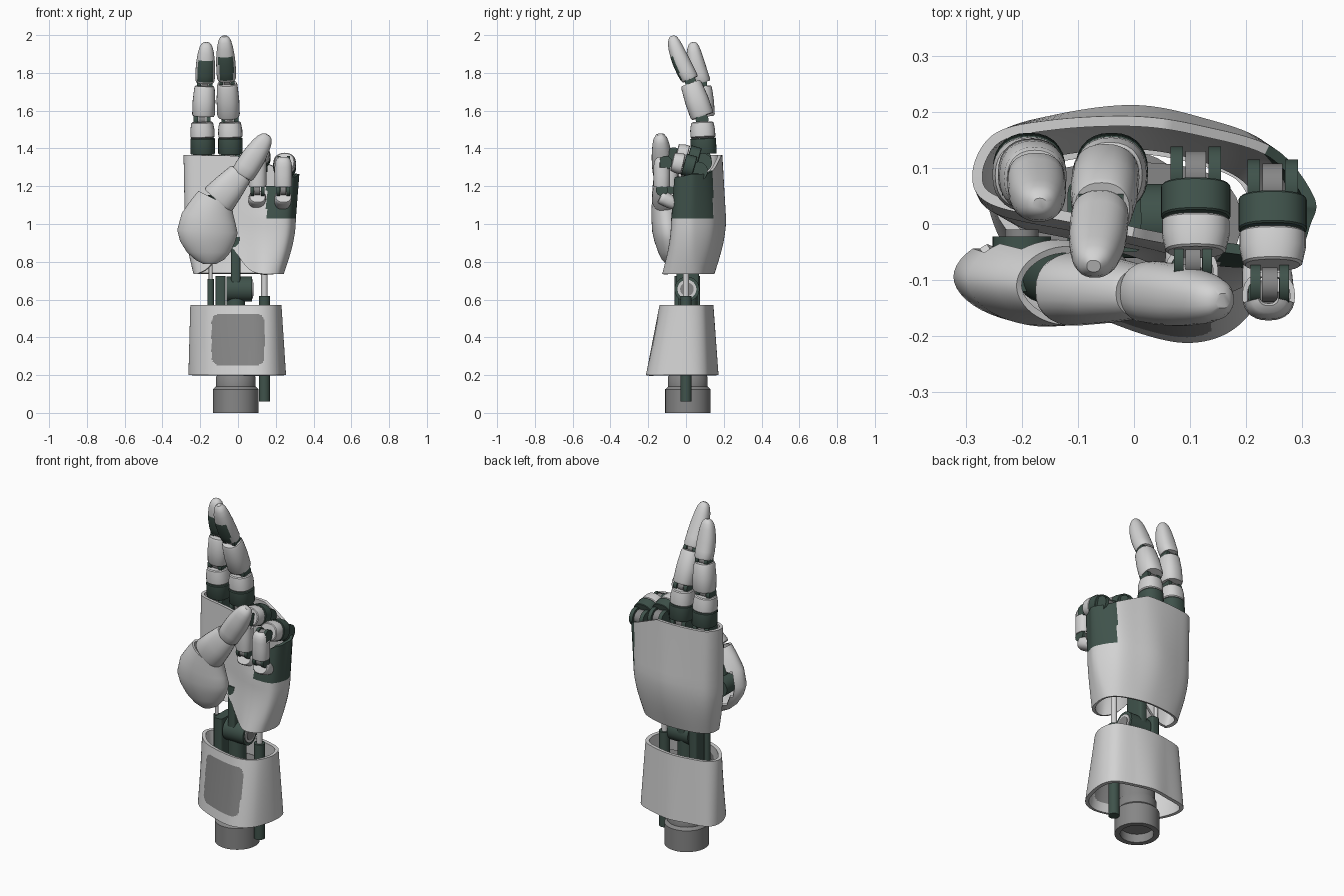
import bpy, bmesh, math
from mathutils import Vector as V

if "Cube" in bpy.data.objects:
    bpy.data.objects.remove(bpy.data.objects["Cube"])


def material(name, col):
    m = bpy.data.materials.new(name)
    m.diffuse_color = (*col, 1)
    m.use_nodes = True
    m.node_tree.nodes["Principled BSDF"].inputs["Base Color"].default_value = m.diffuse_color
    return m


LIGHT = material("light_shell", (0.65, 0.65, 0.65))
DARK = material("dark_green_grey", (0.05, 0.085, 0.07))
GREY = material("mid_grey", (0.24, 0.24, 0.24))


def ring(c, d, rx, ry, n, power=2.0):
    """Super-ellipse ring around c, facing along d."""
    d = V(d).normalized()
    hint = V((1, 0, 0)) if abs(d.x) < 0.9 else V((0, 1, 0))
    u = (hint - d * hint.dot(d)).normalized()
    v = d.cross(u)
    out = []
    for i in range(n):
        a = 2 * math.pi * i / n
        ca, sa = math.cos(a), math.sin(a)
        ex = 2 / power
        out.append(V(c) + u * rx * math.copysign(abs(ca) ** ex, ca)
                   + v * ry * math.copysign(abs(sa) ** ex, sa))
    return out


def loft(name, rings, mats, caps=True, rule=None, thick=0.0, angle=35):
    """Skin a list of rings; rule(center, normal) picks the material, -1 cuts the face away."""
    bm = bmesh.new()
    rows = [[bm.verts.new(p) for p in r] for r in rings]
    n = len(rows[0])
    for a, b in zip(rows, rows[1:]):
        for i in range(n):
            j = (i + 1) % n
            bm.faces.new((a[i], a[j], b[j], b[i]))
    if caps:
        bm.faces.new(rows[0][::-1])
        bm.faces.new(rows[-1])
    bm.normal_update()
    if rule:
        cut = []
        for f in bm.faces:
            k = rule(f.calc_center_median(), f.normal)
            if k < 0:
                cut.append(f)
            else:
                f.material_index = k
        bmesh.ops.delete(bm, geom=cut, context='FACES')
    me = bpy.data.meshes.new(name)
    bm.to_mesh(me)
    bm.free()
    for m in mats:
        me.materials.append(m)
    ob = bpy.data.objects.new(name, me)
    bpy.context.collection.objects.link(ob)
    bpy.ops.object.select_all(action='DESELECT')
    ob.select_set(True)
    bpy.context.view_layer.objects.active = ob
    if thick:
        mod = ob.modifiers.new("wall", 'SOLIDIFY')
        mod.thickness, mod.offset = thick, -1
        bpy.ops.object.modifier_apply(modifier=mod.name)
    bpy.ops.object.shade_smooth_by_angle(angle=math.radians(angle))
    return ob


def rod(name, p0, p1, r, mat, n=24):
    d = V(p1) - V(p0)
    return loft(name, [ring(p, d, r, r, n) for p in (p0, p1)], [mat])


def segment(name, p0, p1, rx, ry, profile, mats, power=2.3, bend=(0, 0, 0), **kw):
    """Finger piece along p0-p1 with (t, scale) profile."""
    p0, p1 = V(p0), V(p1)
    d = p1 - p0
    return loft(name, [ring(p0 + d * t + V(bend) * 4 * t * (1 - t), d, rx * s, ry * s, 28, power)
                       for t, s in profile], mats, **kw)


BARREL = [(0, .92), (.06, 1), (.5, 1), (.94, .9), (1, .82)]
SLEEVE = [(0, .96), (.05, 1), (.95, 1), (1, .95)]
TIP = [(0, .9), (.05, 1), (.2, 1.02), (.4, 1), (.5, .97), (.58, .93), (.75, .82), (.88, .67), (.96, .48), (1, .24)]


def joint(name, c, r, w):
    """Hinge: two dark outer discs around a grey core."""
    c = V(c)
    for tag, a, b, rr, m in (("core", -.4, .4, .85, GREY), ("left_disc", -1, -.5, 1, DARK),
                             ("right_disc", .5, 1, 1, DARK)):
        rod(f"{name}_{tag}", c + V((a * w, 0, 0)), c + V((b * w, 0, 0)), r * rr, m, 20)


def smooth_loop(pts, n):
    """Closed Catmull-Rom curve through 2D points."""
    k, out = len(pts), []
    for s in range(n):
        f = s * k / n
        i, t = int(f), f - int(f)
        a, b, c, d = (V(pts[(i + o) % k]) for o in (-1, 0, 1, 2))
        out.append(b + (c - a) * (t / 2) + (2 * a - 5 * b + 4 * c - d) * (t * t / 2)
                   + (3 * b - a - 3 * c + d) * (t ** 3 / 2))
    return out


def ramp(x, a, b):
    return max(0, min(1, (x - a) / (b - a)))


# Base mount with a recessed underside, and the plate it carries inside the cuff
loft("base_mount", [ring((-.012, 0.01, z), (0, 0, 1), r, r, 40) for r, z in
     ((.09, .05), (.09, 0), (.12, 0), (.12, .125), (.105, .14), (.105, .19), (.098, .2), (.098, .45))], [GREY])
loft("cuff_plate", [ring((-.01, .005, z), (0, 0, 1), .2, .105, 40, 2.6) for z in (.45, .475)], [GREY])

# Forearm cuff with a grey front panel
low = smooth_loop([(-.26, .035), (-.2, -.085), (-.08, -.16), (.095, -.212), (.208, -.158), (.254, 0),
                   (.222, .102), (.1, .15), (0, .172), (-.1, .16), (-.236, .128)], 198)
high = smooth_loop([(-.25, .03), (-.17, -.068), (-.05, -.118), (.095, -.14), (.19, -.1), (.23, 0),
                    (.2, .09), (.1, .13), (0, .145), (-.1, .137), (-.22, .105)], 198)
loft("forearm_cuff", [[(*a.lerp(b, k / 64), .2 + .37 * k / 64) for a, b in zip(low, high)]
                      for k in range(65)], [LIGHT, GREY], caps=False, thick=.02,
     rule=lambda c, n: int(n.y < 0 and c.y < 0 and abs(c.x / .14) ** 7 + abs((c.z - .388) / .138) ** 7 < 1))

# Wrist actuators and pivot
rod("right_actuator", (.14, 0, .06), (.14, 0, .62), .03, DARK)
rod("right_piston", (.14, 0, .6), (.14, 0, .8), .017, LIGHT)
rod("left_actuator", (-.145, .01, .4), (-.145, .01, .71), .017, DARK)
rod("left_piston", (-.145, .01, .7), (-.145, .01, .85), .01, LIGHT)
loft("wrist_block", [ring((-.092, .007, z), (0, 0, 1), .027, .067, 32, 6) for z in (.45, .725)], [DARK])
rod("wrist_pivot", (-.06, .005, .655), (.075, .005, .655), .066, DARK, 32)
rod("pivot_cap", (.07, .005, .655), (.08, .005, .655), .05, LIGHT, 32)
rod("pivot_cap_center", (.07, .005, .655), (.083, .005, .655), .036, GREY, 32)
rod("wrist_post", (-.012, .01, .38), (-.012, .01, .66), .05, DARK)
loft("wrist_plate", [ring((-.012, .01, z), (0, 0, 1), .025, .06, 24, 6) for z in (.66, .93)], [DARK])

# Palm shell: open tube, dark patch at the outer upper corner
N = 156
p_low = smooth_loop([(-.235, .06), (-.215, .0), (-.1, -.03), (.03, -.07), (.13, -.125), (.21, -.1), (.24, -.02),
                     (.235, .05), (.19, .1), (.1, .135), (0, .15), (-.13, .14), (-.21, .11)], N)
p_mid = smooth_loop([(-.282, .08), (-.25, .02), (-.1, -.015), (.03, -.045), (.15, -.075), (.26, -.07), (.3, -.01),
                     (.3, .05), (.235, .145), (.12, .19), (0, .212), (-.14, .195), (-.245, .16)], N)
p_top = smooth_loop([(-.288, .09), (-.255, .035), (-.1, 0), (.03, -.03), (.17, -.052), (.28, -.06), (.315, 0),
                     (.32, .05), (.25, .135), (.12, .175), (0, .192), (-.15, .185), (-.25, .16)], N)
palm = []
for k in range(8):
    t = k / 7
    palm.append([])
    for a, b in zip(p_low, p_mid):
        zb = .735 + (.15 * math.exp(-((a.x + .055) / .085) ** 2) if a.y < 0 else 0)
        palm[-1].append((*a.lerp(b, math.sin(t * math.pi / 2)), zb + (1.03 - zb) * t))
for k in range(1, 8):
    t = k / 7
    palm.append([])
    for b, c in zip(p_mid, p_top):
        front = 1.36 - .16 * ramp(c.x, 0, .15) + .05 * ramp(c.x, .2, .29)
        back = 1.365 - .1 * ramp(c.x, .06, .28)
        zt = front + (back - front) * ramp(c.y, -.03, .03)
        palm[-1].append((*b.lerp(c, t), 1.03 + (zt - 1.03) * t))
loft("palm_shell", palm, [LIGHT, DARK], caps=False, thick=.018,
     rule=lambda c, n: int(c.z > 1.03 and (c.x > .237 or (c.y < .02 and c.x > .15))))

# Extended fingers: knuckle collar, sleeve, middle piece, padded tip
for tag, x, m0, m1, t0, t1 in (
        ("index", -.187, (-.183, .09, 1.57), (-.177, .08, 1.73), (-.175, .085, 1.75), (-.168, .035, 1.962)),
        ("middle", -.04, (-.05, .087, 1.57), (-.057, .025, 1.745), (-.06, .022, 1.765), (-.072, -.075, 1.995))):
    joint(tag + "_root", (x, .09, 1.345), .045, .05)
    segment(tag + "_collar", (x, .095, 1.37), (x, .09, 1.455), .065, .068, SLEEVE, [DARK])
    segment(tag + "_sleeve", (x, .09, 1.457), (x - .003, .086, 1.54), .064, .066, BARREL, [LIGHT])
    joint(tag + "_lower_joint", (x - .003, .085, 1.553), .034, .045)
    segment(tag + "_middle_piece", m0, m1, .06, .063, BARREL, [LIGHT])
    joint(tag + "_upper_joint", (V(m1) + V(t0)) / 2, .03, .04)
    segment(tag + "_tip", t0, t1, .051, .047, TIP, [LIGHT, DARK], bend=(0, -.008, 0),
            rule=lambda c, n, t0=t0: int(n.y < -.68 and n.z > -.65 and c.z < t0[2] + .118))

# Curled fingers: root hinge, collar, sleeve, front piece open to the rear, tucked tip
for tag, x, y, z, w, fy in (("ring", .11, .068, 1.345, .062, -.085), ("little", .247, .045, 1.3, .061, -.128)):
    joint(tag + "_root", (x, y + .02, z - .02), .05, .045)
    segment(tag + "_collar", (x, y, z), (x, y - .057, z + .016), w, .058, SLEEVE, [DARK])
    segment(tag + "_sleeve", (x, y - .059, z + .016), (x, y - .118, z + .03), w * .97, .055, BARREL, [LIGHT])
    joint(tag + "_lower_joint", (x - .005, fy + .02, z + .025), .036, .034)
    segment(tag + "_front_piece", (x - .007, fy, 1.195), (x - .007, fy, z + .055), .047, .044,
            [(0, .95), (.06, 1), (.4, 1), (.65, 1), (.8, .95), (.9, .83), (.96, .68), (1, .4)], [LIGHT],
            caps=False, thick=.009, rule=lambda c, n: -1 if c.z > z - .01 and n.y > -.1 else 0)
    joint(tag + "_upper_joint", (x - .007, fy, 1.18), .032, .036)
    segment(tag + "_tip", (x - .007, fy - .008, 1.145), (x - .014, fy + .1, 1.09), .045, .037, TIP, [LIGHT])

# Thumb: hollow base shell open at the rear, hub inside, middle piece and tip
base = [(-.15, -.085, .787, .03, .02, 0), (-.15, -.085, .81, .075, .042, 0), (-.155, -.087, .85, .115, .06, 0),
        (-.16, -.09, .91, .147, .078, 0), (-.162, -.094, .96, .16, .085, .05), (-.155, -.1, 1.03, .145, .083, .2),
        (-.135, -.105, 1.09, .118, .077, .38), (-.12, -.11, 1.13, .1, .07, .5)]
loft("thumb_base", [ring((x, y, z), (s, 0, 1), rx, ry, 48, 1.9) for x, y, z, rx, ry, s in base],
     [LIGHT], caps=False, thick=.012,
     rule=lambda c, n: -1 if n.y > .82 and .87 < c.z < 1.08 else 0)
rod("thumb_hub", (-.2, -.12, .95), (-.2, -.022, .95), .052, DARK)
rod("thumb_hub_cap", (-.2, -.03, .95), (-.2, -.01, .95), .03, GREY)
rod("thumb_axle", (-.16, -.09, .95), (-.11, -.11, 1.14), .05, DARK)
segment("thumb_middle_piece", (-.108, -.115, 1.125), (.015, -.122, 1.268), .094, .066,
        [(0, .95), (.06, 1), (.5, .88), (.94, .72), (1, .66)], [LIGHT])
rod("thumb_upper_joint", (.0, -.12, 1.25), (.035, -.124, 1.285), .04, DARK)
segment("thumb_tip", (.022, -.12, 1.26), (.158, -.137, 1.472), .063, .055, TIP, [LIGHT])
